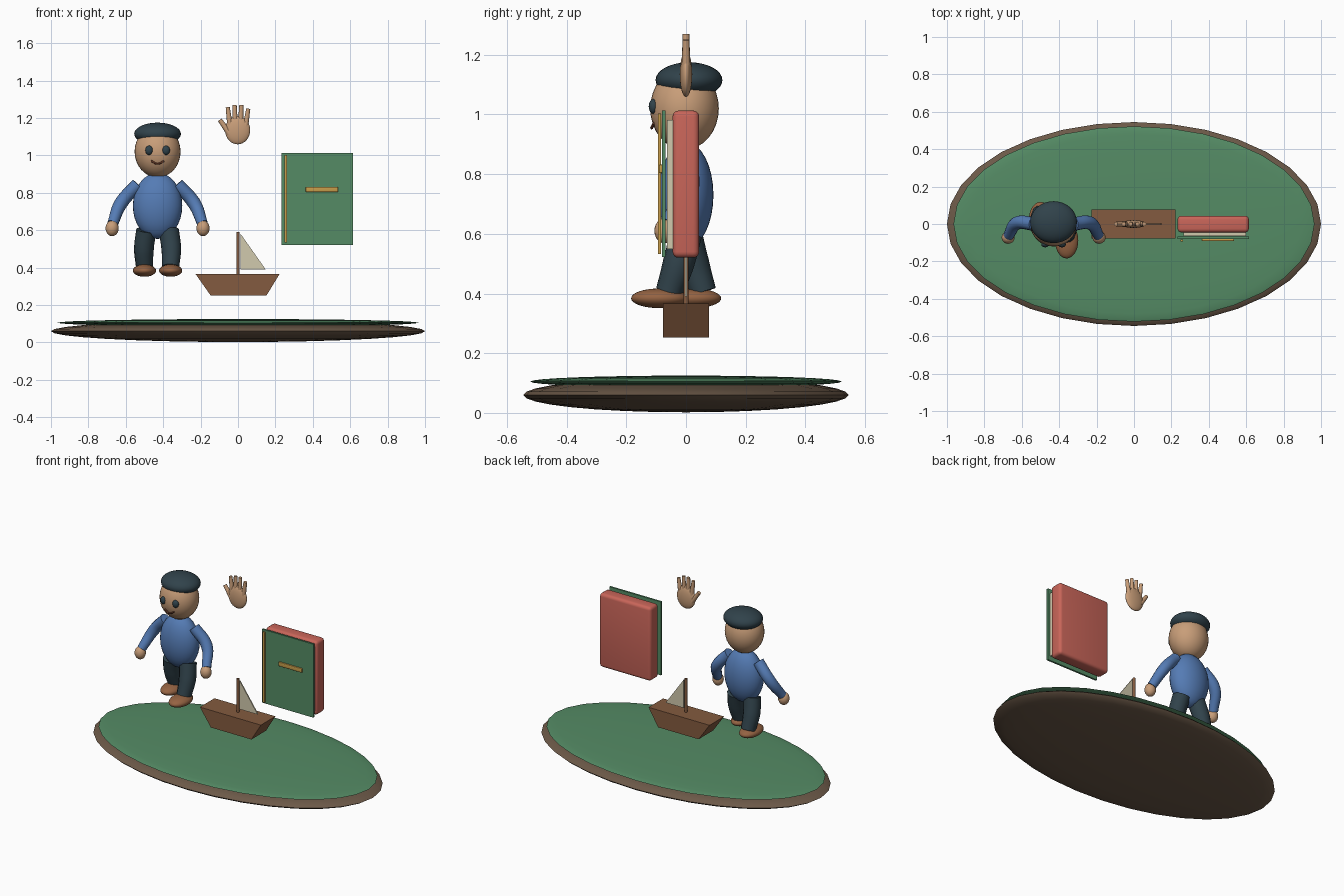
import bpy, bmesh, math
from mathutils import Vector

if "Cube" in bpy.data.objects:
    bpy.data.objects.remove(bpy.data.objects["Cube"])

COLORS = {
    "green": (0.09, 0.26, 0.13), "earth": (0.15, 0.10, 0.065), "wood": (0.23, 0.105, 0.05),
    "blue": (0.09, 0.20, 0.46), "skin": (0.58, 0.34, 0.19), "dark": (0.03, 0.055, 0.07),
    "red": (0.58, 0.13, 0.10), "cream": (0.64, 0.59, 0.42), "gold": (0.58, 0.34, 0.07),
    "leather": (0.30, 0.125, 0.055), "lip": (0.13, 0.04, 0.02),
}
MATS = {}
for key, col in COLORS.items():
    MATS[key] = bpy.data.materials.new(key)
    MATS[key].diffuse_color = (*col, 1)


def finish(ob, name, mat, smooth=True):
    ob.name = name
    ob.data.materials.clear()
    ob.data.materials.append(MATS[mat])
    bpy.ops.object.select_all(action='DESELECT')
    ob.select_set(True)
    bpy.context.view_layer.objects.active = ob
    if smooth:
        bpy.ops.object.shade_smooth_by_angle(angle=math.radians(40))
    return ob


def ellipsoid(name, loc, radii, mat, seg=32, rings=16):
    bpy.ops.mesh.primitive_uv_sphere_add(segments=seg, ring_count=rings, radius=1, location=loc)
    ob = bpy.context.object
    ob.scale = radii
    bpy.ops.object.transform_apply(location=False, rotation=False, scale=True)
    return finish(ob, name, mat)


def box(name, lo, hi, mat, bevel=0):
    lo, hi = Vector(lo), Vector(hi)
    bpy.ops.mesh.primitive_cube_add(size=1, location=(lo + hi) / 2)
    ob = bpy.context.object
    ob.scale = hi - lo
    bpy.ops.object.transform_apply(location=False, rotation=False, scale=True)
    if bevel:
        mod = ob.modifiers.new("bevel", 'BEVEL')
        mod.width, mod.segments = bevel, 4
        bpy.ops.object.modifier_apply(modifier=mod.name)
    return finish(ob, name, mat, bool(bevel))


def tube(name, points, mat):
    """Smooth tapered tube through (x, y, z, radius) points."""
    cu = bpy.data.curves.new(name, 'CURVE')
    cu.dimensions = '3D'
    cu.bevel_depth, cu.bevel_resolution = 1.0, 4
    cu.resolution_u, cu.use_fill_caps = 8, True
    sp = cu.splines.new('BEZIER')
    sp.bezier_points.add(len(points) - 1)
    for bp, (x, y, z, r) in zip(sp.bezier_points, points):
        bp.co, bp.radius = (x, y, z), r
        bp.handle_left_type = bp.handle_right_type = 'AUTO'
    ob = bpy.data.objects.new(name, cu)
    bpy.context.collection.objects.link(ob)
    bpy.ops.object.select_all(action='DESELECT')
    ob.select_set(True)
    bpy.context.view_layer.objects.active = ob
    bpy.ops.object.convert(target='MESH')
    return finish(bpy.context.object, name, mat)


def prism(name, outline, half, mat):
    """Extrude an xz outline along y, from -half to +half."""
    bm = bmesh.new()
    face = bm.faces.new([bm.verts.new((x, -half, z)) for x, z in outline])
    ext = bmesh.ops.extrude_face_region(bm, geom=[face])["geom"]
    bmesh.ops.translate(bm, vec=(0, 2 * half, 0),
                        verts=[v for v in ext if isinstance(v, bmesh.types.BMVert)])
    bmesh.ops.recalc_face_normals(bm, faces=bm.faces)
    me = bpy.data.meshes.new(name)
    bm.to_mesh(me)
    bm.free()
    ob = bpy.data.objects.new(name, me)
    bpy.context.collection.objects.link(ob)
    return finish(ob, name, mat, False)


# Island base with grass top
ellipsoid("base", (0, 0, 0.06), (1.0, 0.545, 0.058), "earth")
ellipsoid("grass", (0, 0, 0.105), (0.965, 0.522, 0.02), "green")

# Figure: body, head, cap and face
CX = -0.43
ellipsoid("torso", (CX, 0, 0.73), (0.132, 0.092, 0.177), "blue")
ellipsoid("head", (CX, -0.005, 1.02), (0.123, 0.115, 0.138), "skin")
ellipsoid("cap", (CX, 0.01, 1.115), (0.125, 0.112, 0.06), "dark")
tube("mouth", [(CX - 0.034, -0.107, 0.970, 0.005), (CX, -0.115, 0.955, 0.005),
               (CX + 0.034, -0.107, 0.970, 0.005)], "lip")

# Paired parts; the right-hand (+x) leg steps forward
for s, side in ((-1, "left"), (1, "right")):
    ellipsoid(f"{side}_eye", (CX + s * 0.045, -0.109, 1.027), (0.021, 0.016, 0.025), "dark", 16, 10)
    tube(f"{side}_arm", [(CX + s * 0.105, 0.0, 0.845, 0.036), (CX + s * 0.195, 0.005, 0.745, 0.036),
                         (CX + s * 0.24, -0.06, 0.635, 0.029)], "blue")
    ellipsoid(f"{side}_fist", (CX + s * 0.243, -0.072, 0.61), (0.035, 0.034, 0.042), "skin", 20, 12)
    step = -s * 0.056
    tube(f"{side}_leg", [(CX + s * 0.06, 0, 0.60, 0.054), (CX + s * 0.073, step * 0.45, 0.50, 0.053),
                         (CX + s * 0.07, step, 0.405, 0.046)], "dark")
    ellipsoid(f"{side}_shoe", (CX + s * 0.07, step - 0.033, 0.384), (0.062, 0.095, 0.033), "leather")

# Raised open hand
ellipsoid("palm", (-0.002, 0, 1.135), (0.067, 0.021, 0.076), "skin")
for i, (xb, xt, zt) in enumerate([(-0.042, -0.055, 1.258), (-0.015, -0.018, 1.27),
                                  (0.013, 0.018, 1.27), (0.040, 0.055, 1.25)]):
    tube(f"finger_{i + 1}", [(xb, 0, 1.155, 0.015), (xt, 0, zt, 0.011)], "skin")
tube("thumb", [(-0.045, 0, 1.115, 0.016), (-0.097, 0, 1.19, 0.012)], "skin")

# Boat
prism("hull", [(-0.147, 0.252), (0.153, 0.252), (0.223, 0.367), (-0.228, 0.367)], 0.077, "wood")
tube("mast", [(0, 0, 0.35, 0.009), (0, 0, 0.59, 0.009)], "wood")
prism("sail", [(0.014, 0.39), (0.148, 0.39), (0.014, 0.58)], 0.004, "cream")

# Book: block, pages, cover, spine trim and clasp
box("book_block", (0.233, -0.045, 0.52), (0.614, 0.044, 1.013), "red", 0.02)
box("pages", (0.265, -0.064, 0.55), (0.60, -0.044, 0.982), "cream")
box("front_cover", (0.233, -0.080, 0.522), (0.614, -0.068, 1.013), "green")
box("spine_trim", (0.248, -0.093, 0.533), (0.262, -0.083, 1.003), "gold")
box("clasp", (0.362, -0.091, 0.804), (0.535, -0.079, 0.832), "gold", 0.004)

for m in bpy.data.materials:
    if m.users and not m.is_grease_pencil:
        m.use_nodes = True
        m.node_tree.nodes["Principled BSDF"].inputs["Base Color"].default_value = m.diffuse_color
